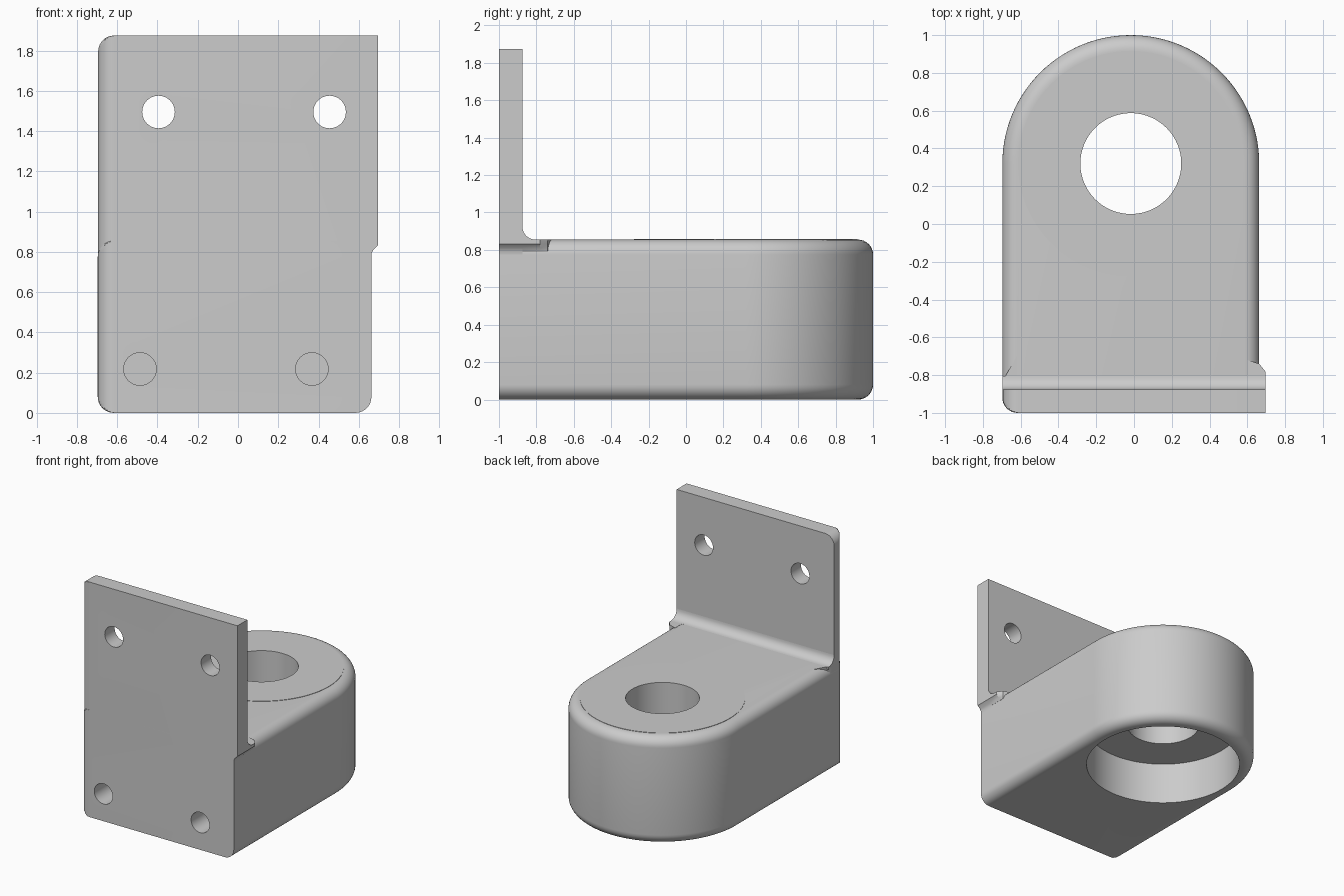
import bpy, bmesh
from math import sin, cos, pi
from mathutils import Matrix

if "Cube" in bpy.data.objects:
    bpy.data.objects.remove(bpy.data.objects["Cube"])

grey = bpy.data.materials.new("plain grey")
grey.use_nodes = True
grey.diffuse_color = (0.6, 0.6, 0.6, 1)
grey.node_tree.nodes["Principled BSDF"].inputs["Base Color"].default_value = (0.6, 0.6, 0.6, 1)

CX, CY, R = -0.017, 0.32, 0.68      # axis and radius of the rounded end
XL, XR = CX - R, CX + R             # sides of the body
W = 0.695                           # half width of the plate
TOP, PLATE_TOP, BACK = 0.855, 1.875, -0.875
BEV = 0.08


def finish(name, bm):
    bmesh.ops.recalc_face_normals(bm, faces=bm.faces)
    mesh = bpy.data.meshes.new(name)
    bm.to_mesh(mesh)
    bm.free()
    mesh.materials.append(grey)
    ob = bpy.data.objects.new(name, mesh)
    bpy.context.collection.objects.link(ob)
    return ob


def loft(name, layers):
    """Solid through a list of equally long point rings."""
    bm = bmesh.new()
    rings = [[bm.verts.new(p) for p in ring] for ring in layers]
    for a, b in zip(rings, rings[1:]):
        for i in range(len(a)):
            j = (i + 1) % len(a)
            bm.faces.new((a[i], a[j], b[j], b[i]))
    bm.faces.new(rings[0])
    bm.faces.new(rings[-1])
    return finish(name, bm)


def cylinder(name, center, radius, depth, axis="Z", segments=96):
    bm = bmesh.new()
    turn = Matrix.Rotation(pi / 2, 4, "X") if axis == "Y" else Matrix()
    bmesh.ops.create_cone(bm, cap_ends=True, segments=segments, radius1=radius,
                          radius2=radius, depth=depth,
                          matrix=Matrix.Translation(center) @ turn)
    return finish(name, bm)


def activate(ob):
    bpy.ops.object.select_all(action="DESELECT")
    ob.select_set(True)
    bpy.context.view_layer.objects.active = ob


def cut(ob, cutter):
    cutter.hide_render = True
    mod = ob.modifiers.new("cut", "BOOLEAN")
    mod.operation, mod.solver, mod.object = "DIFFERENCE", "EXACT", cutter
    activate(ob)
    bpy.ops.object.modifier_apply(modifier=mod.name)
    bpy.data.objects.remove(cutter)


def quarter(n=8):
    """Inset and travel along a quarter round, starting fully inset."""
    return [(BEV * (1 - sin(a)), BEV * (1 - cos(a)))
            for a in (pi / 2 * k / n for k in range(n + 1))]


# Body: rounded end, bevelled rim, flat front with one rounded upright edge
def body_ring(inset, z):
    r = R - inset
    pts = [(CX + r * cos(pi * k / 56), CY + r * sin(pi * k / 56), z) for k in range(57)]
    for k in range(9):
        a = pi / 2 * k / 8
        x = XL + BEV * (1 - cos(a))
        pts.append((max(x, XL + inset), -1 + BEV * (1 - sin(a)), z))
    return pts + [(XR - inset, -1, z)]


lower = [body_ring(i, t) for i, t in quarter()]
upper = [body_ring(i, TOP - t) for i, t in reversed(quarter())]
body = loft("body", lower + upper)

# Upright plate with one rounded top corner and a stepped side
outline = [(XR, 0.77), (XR, 0.79), (0.672, 0.81), (W, 0.832), (W, PLATE_TOP)]
for k in range(9):
    a = pi / 2 * k / 8
    outline.append((-W + BEV * (1 - sin(a)), PLATE_TOP - BEV * (1 - cos(a))))
outline.append((-W, 0.77))


def plate_ring(inset, y):
    return [(max(x, -W + inset), y, z) for x, z in outline]


plate = loft("back_plate", [plate_ring(i, -1 + t) for i, t in quarter()] + [plate_ring(0, BACK)])

# Fillet between plate and body
F = 0.07
curve = [(BACK + F * (1 - cos(pi / 2 * k / 8)), TOP + F * (1 - sin(pi / 2 * k / 8)))
         for k in range(9)]
section = [(BACK - 0.03, 0.835), (BACK - 0.03, TOP + F)] + curve + [(BACK + F, 0.835)]
fillet = loft("fillet", [[(x, y, z) for y, z in section] for x in (-W, W)])

# Small shoulders where the fillet meets the bevelled sides
left_plan = [(0.6, -0.9), (W, -0.9), (W, -0.78), (XR, -0.74), (0.6, -0.72)]
ledge = loft("left_shoulder", [[(min(x, lim), y, z) for x, y in left_plan]
             for z, lim in ((0.79, XR), (0.81, 0.672), (0.832, W), (TOP, W))])
right_plan = [(-0.6, -0.9), (-W, -0.9), (-W, -0.83), (-0.615, -0.69), (-0.6, -0.69)]
shoulder = loft("right_shoulder", [[(x, y, z) for x, y in right_plan] for z in (0.77, TOP)])

# Slightly raised round face on top
cap = cylinder("top_face", (CX, CY, TOP), 0.597, 0.006)

# Bore and counterbore
for ob in (body, cap):
    cut(ob, cylinder("bore", (CX, CY, 0.6), 0.267, 1.6))
cut(body, cylinder("counterbore", (CX, CY, 0), 0.575, 0.67))

# Screw holes
for x in (-0.395, 0.455):
    cut(plate, cylinder("hole", (x, -0.95, 1.495), 0.081, 0.5, "Y", 40))
for x in (-0.487, 0.367):
    cut(body, cylinder("hole", (x, -1, 0.218), 0.081, 0.4, "Y", 40))

for ob in (body, plate, fillet, ledge, shoulder, cap):
    activate(ob)
    bpy.ops.object.shade_smooth_by_angle(angle=pi / 6)
